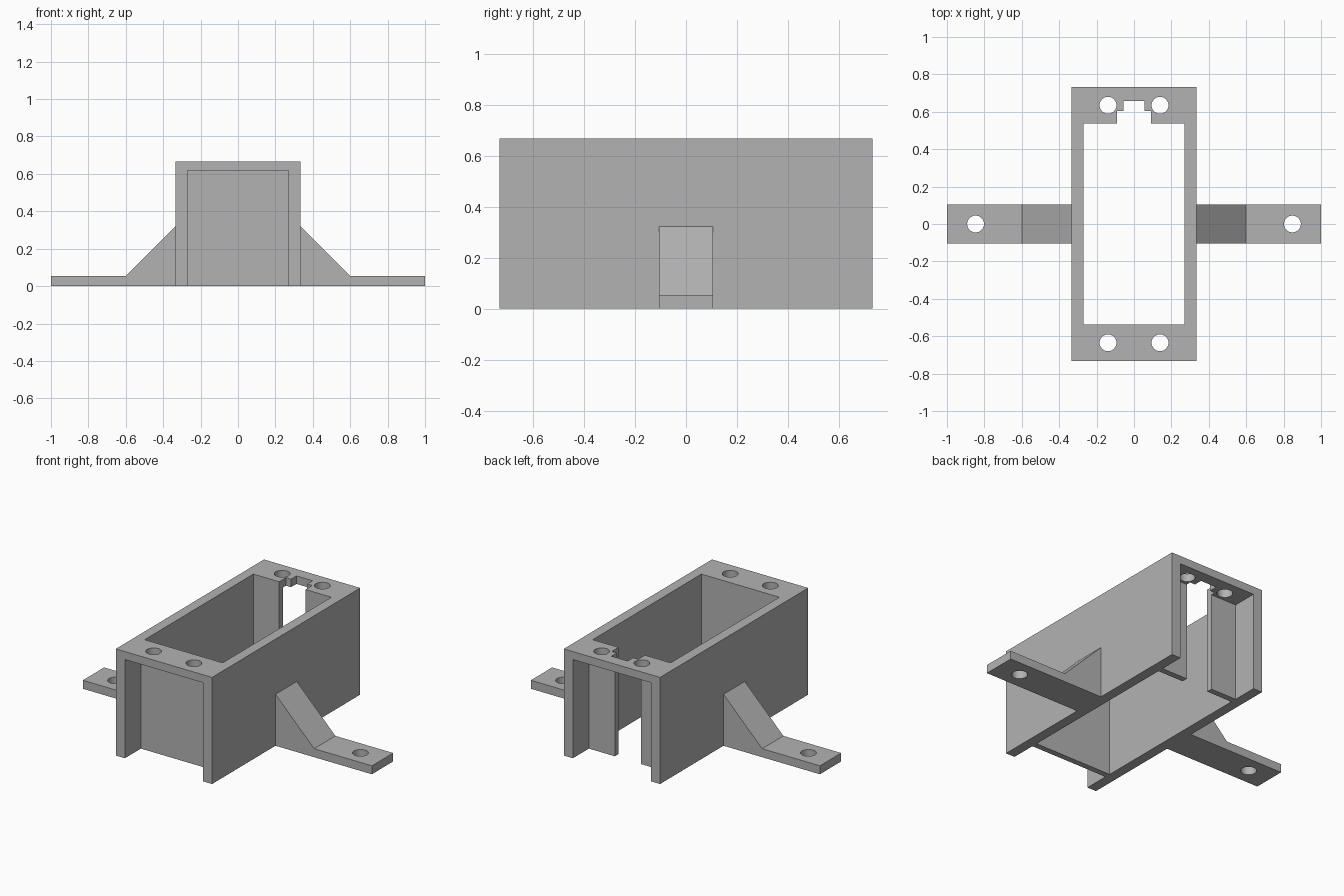
import bpy, bmesh

if "Cube" in bpy.data.objects:
    bpy.data.objects.remove(bpy.data.objects["Cube"])

grey = bpy.data.materials.new("plain grey")
grey.diffuse_color = (0.45, 0.45, 0.45, 1)
grey.use_nodes = True
grey.node_tree.nodes["Principled BSDF"].inputs["Base Color"].default_value = grey.diffuse_color


def prism(name, points, vec):
    """Extrude a closed planar outline along vec."""
    bm = bmesh.new()
    face = bm.faces.new([bm.verts.new(p) for p in points])
    ext = bmesh.ops.extrude_face_region(bm, geom=[face])
    bmesh.ops.translate(bm, vec=vec, verts=[
        v for v in ext["geom"] if isinstance(v, bmesh.types.BMVert)])
    bmesh.ops.recalc_face_normals(bm, faces=bm.faces)
    mesh = bpy.data.meshes.new(name)
    bm.to_mesh(mesh)
    bm.free()
    ob = bpy.data.objects.new(name, mesh)
    bpy.context.collection.objects.link(ob)
    mesh.materials.append(grey)
    return ob


def box(name, x0, x1, y0, y1, z0, z1):
    pts = [(x0, y0, z0), (x1, y0, z0), (x1, y1, z0), (x0, y1, z0)]
    return prism(name, pts, (0, 0, z1 - z0))


def drill(x, y):
    bpy.ops.mesh.primitive_cylinder_add(vertices=32, radius=0.045, depth=2,
                                        location=(x, y, 0.3))
    return bpy.context.object


def cut(ob, cutters):
    """Subtract each cutter, then remove it."""
    bpy.context.view_layer.objects.active = ob
    for c in cutters:
        mod = ob.modifiers.new("cut", "BOOLEAN")
        mod.operation = "DIFFERENCE"
        mod.solver = "EXACT"
        mod.object = c
        bpy.ops.object.modifier_apply(modifier=mod.name)
        bpy.data.objects.remove(c)


def finish(ob):
    bpy.ops.object.select_all(action="DESELECT")
    ob.select_set(True)
    bpy.context.view_layer.objects.active = ob
    bpy.ops.object.shade_smooth_by_angle()


# Housing: open bay, recess under each end flange, screw holes
W, L, H = 0.333, 0.732, 0.667
housing = box("housing", -W, W, -L, L, 0, H)
cutters = [box("bay", -0.27, 0.27, -0.537, 0.537, -0.1, 0.8),
           box("front_recess", -0.27, 0.27, -0.9, -0.574, -0.1, 0.617),
           box("back_recess", -0.27, 0.27, 0.574, 0.9, -0.1, 0.617)]
# Stepped cable slot through the back partition and flange
slot = [(0.091, 0.5), (0.091, 0.604), (0.056, 0.604), (0.056, 0.657)]
outline = slot + [(-x, y) for x, y in reversed(slot)]
cutters.append(prism("cable_slot", [(x, y, -0.1) for x, y in outline],
                     (0, 0, 0.9)))
cutters += [drill(x, y) for x in (-0.139, 0.139) for y in (-0.635, 0.635)]
cut(housing, cutters)
finish(housing)

# Mounting feet with sloped braces on both sides
profile = [(W, 0), (1, 0), (1, 0.053), (0.6, 0.053), (W, 0.322)]
for side, s in (("left", -1), ("right", 1)):
    foot = prism(side + "_mounting_foot",
                 [(s * x, -0.105, z) for x, z in profile], (0, 0.21, 0))
    cut(foot, [drill(s * 0.847, 0)])
    finish(foot)
